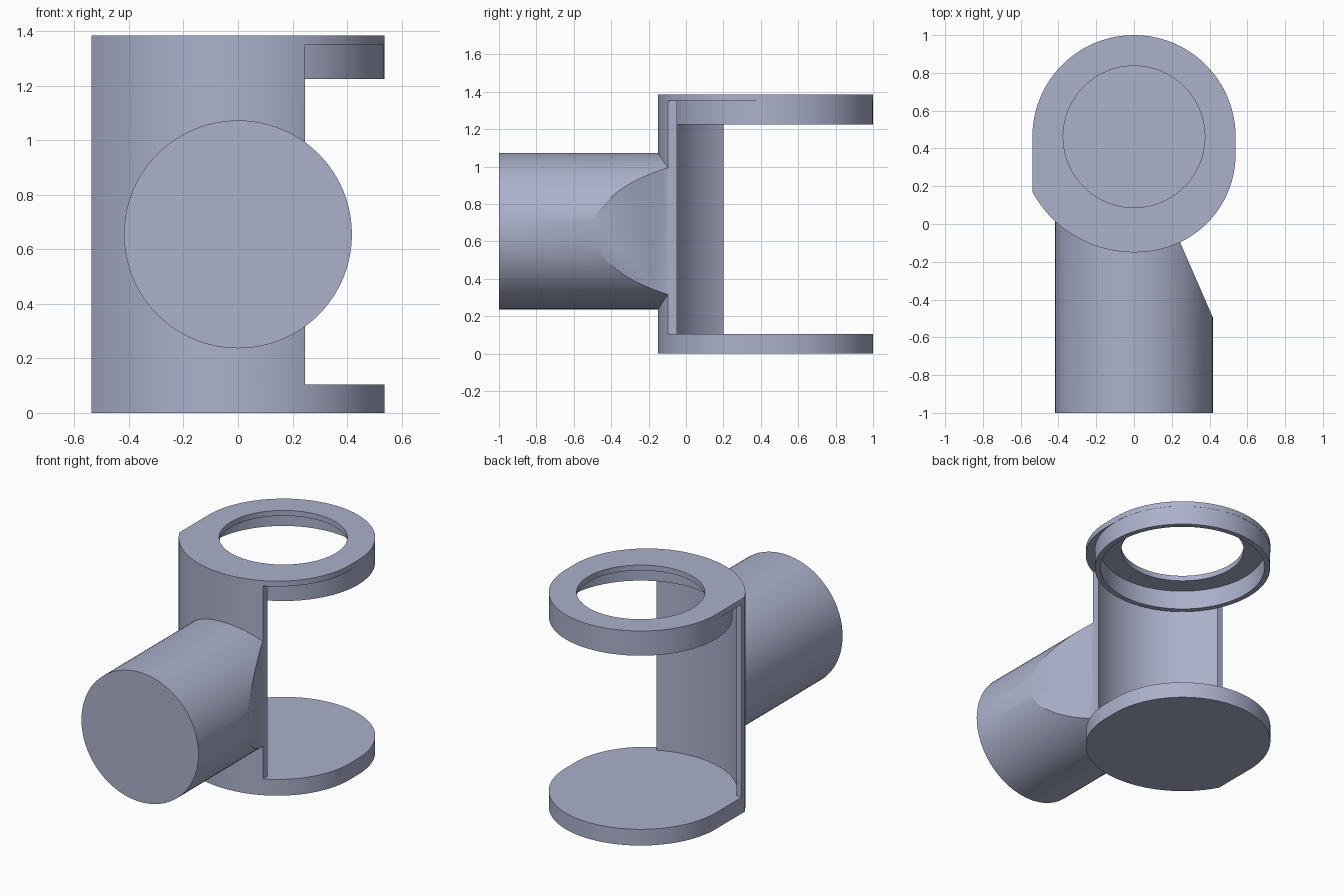
import bpy, bmesh
from math import sin, cos, pi, radians, sqrt, atan2
from mathutils import Matrix, Vector

if "Cube" in bpy.data.objects:
    bpy.data.objects.remove(bpy.data.objects["Cube"], do_unlink=True)

mat = bpy.data.materials.new("blue grey")
mat.use_nodes = True
colour = (0.41, 0.44, 0.60, 1)
mat.diffuse_color = colour
mat.node_tree.nodes["Principled BSDF"].inputs["Base Color"].default_value = colour

AXIS = (0, 0.462)            # centre of the round holder
HALF = 0.538                 # half width, also radius of the back
FRONT_R, INNER_R = 0.612, 0.565
FLOOR, CEILING, TOP = 0.105, 1.35, 1.385


def arc(centre, r, a0, a1, n=48):
    return [(centre[0] + r * cos(a0 + (a1 - a0) * i / n),
             centre[1] + r * sin(a0 + (a1 - a0) * i / n)) for i in range(n + 1)]


def prism(name, points, z0, z1):
    """Solid made by extruding a flat outline upwards."""
    bm = bmesh.new()
    face = bm.faces.new([bm.verts.new((x, y, z0)) for x, y in points])
    grown = bmesh.ops.extrude_face_region(bm, geom=[face])["geom"]
    verts = [v for v in grown if isinstance(v, bmesh.types.BMVert)]
    bmesh.ops.translate(bm, verts=verts, vec=(0, 0, z1 - z0))
    bmesh.ops.recalc_face_normals(bm, faces=bm.faces)
    mesh = bpy.data.meshes.new(name)
    bm.to_mesh(mesh)
    bm.free()
    mesh.materials.append(mat)
    obj = bpy.data.objects.new(name, mesh)
    bpy.context.collection.objects.link(obj)
    return obj


def disc(name, r, z0, z1):
    return prism(name, arc(AXIS, r, 0, 2 * pi, 96)[:-1], z0, z1)


def combine(target, other, operation):
    mod = target.modifiers.new(operation, "BOOLEAN")
    mod.operation, mod.solver, mod.object = operation, "EXACT", other
    bpy.context.view_layer.objects.active = target
    bpy.ops.object.modifier_apply(modifier=mod.name)
    bpy.data.objects.remove(other, do_unlink=True)


# Body outline: round back, flat left side, wider front, rounded right corner
drop = sqrt(FRONT_R ** 2 - HALF ** 2)
corner = (0.0204, 0.37)
blend = atan2(corner[1] - AXIS[1], corner[0])
outline = arc(AXIS, HALF, 0, pi)
outline += arc(AXIS, FRONT_R, pi + atan2(drop, HALF), 2 * pi + blend)
outline += arc(corner, HALF - corner[0], blend, 0)[1:]
body = prism("holder_body", outline, 0, TOP)

# Thick round arm reaching forwards
arm = prism("arm", arc((0, 0), 0.418, 0, 2 * pi, 96)[:-1], 0, 1.1)
arm.data.transform(Matrix.Translation(Vector((0, 0.1, 0.655))) @ Matrix.Rotation(radians(90), 4, "X"))
combine(body, arm, "UNION")

# Cavity: leaves the curved front wall and bevels the arm on the right
right_x, left_y = 0.245, 0.2
a_right = atan2(-sqrt(INNER_R ** 2 - right_x ** 2), right_x)
a_left = atan2(left_y - AXIS[1], -sqrt(INNER_R ** 2 - (left_y - AXIS[1]) ** 2))
cavity = arc(AXIS, INNER_R, a_right, a_left)
cavity += [(-2, left_y), (-2, 2), (2, 2), (2, -0.9), (0.594, -0.9), (right_x, -0.099)]
combine(body, prism("cavity", cavity, FLOOR, CEILING), "DIFFERENCE")

# Hanging rim under the top plate
rim = disc("rim", HALF - 0.001, 1.225, 1.37)
combine(rim, disc("rim_recess", 0.503, 1, 1.5), "DIFFERENCE")
combine(body, rim, "UNION")

# Round hole through the top plate
combine(body, disc("top_hole", 0.375, 1.3, 1.5), "DIFFERENCE")

bpy.ops.object.select_all(action="DESELECT")
body.select_set(True)
bpy.context.view_layer.objects.active = body
bpy.ops.object.shade_smooth_by_angle(angle=radians(25))
